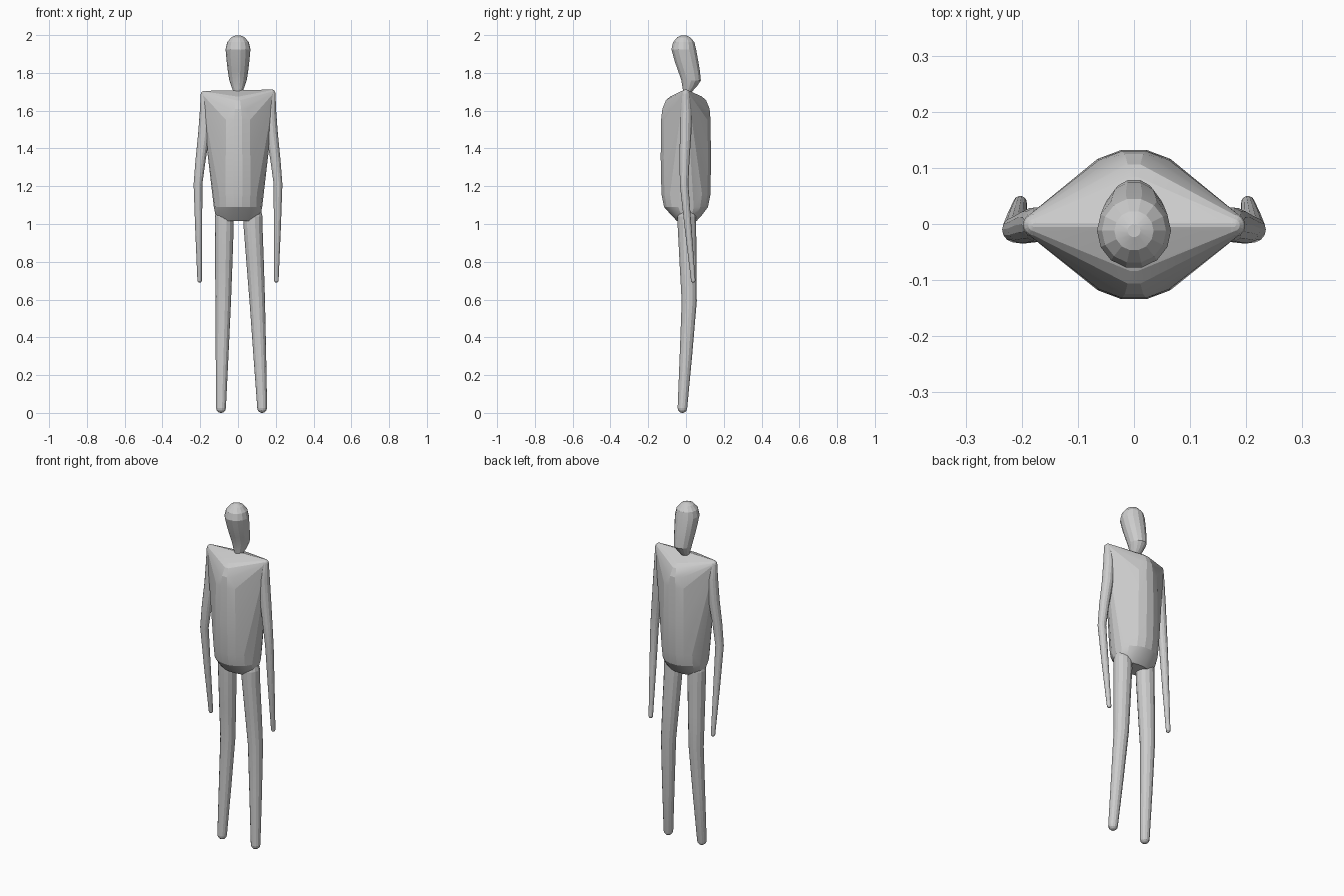
import bpy, bmesh, math

if "Cube" in bpy.data.objects:
    bpy.data.objects.remove(bpy.data.objects["Cube"])

SIDES = 14


def ring_points(ring, n=SIDES):
    x, y, z, rx, ry = ring
    return [(x + rx * math.cos(2 * math.pi * i / n),
             y + ry * math.sin(2 * math.pi * i / n), z) for i in range(n)]


def dome(x, y, z, rx, ry, h):
    """Rings of a rounded end; h is the signed height of the dome."""
    return [(x, y, z + h * math.sin(a), rx * math.cos(a), ry * math.cos(a))
            for a in (math.radians(d) for d in (0, 30, 58, 80))]


def finish(name, bm):
    bmesh.ops.recalc_face_normals(bm, faces=bm.faces)
    mesh = bpy.data.meshes.new(name)
    bm.to_mesh(mesh)
    bm.free()
    obj = bpy.data.objects.new(name, mesh)
    bpy.context.collection.objects.link(obj)
    bpy.ops.object.select_all(action='DESELECT')
    obj.select_set(True)
    bpy.context.view_layer.objects.active = obj
    bpy.ops.object.shade_smooth_by_angle(angle=math.radians(12))
    return obj


def loft(name, rings):
    bm = bmesh.new()
    loops = [[bm.verts.new(p) for p in ring_points(r)] for r in rings]
    for a, b in zip(loops, loops[1:]):
        for i in range(SIDES):
            j = (i + 1) % SIDES
            bm.faces.new((a[i], a[j], b[j], b[i]))
    bm.faces.new(loops[0][::-1])
    bm.faces.new(loops[-1])
    return finish(name, bm)


def limb(name, joints):
    """Tapered tube through (x, y, z, radius) joints with rounded ends."""
    rings = [(x, y, z, r, r) for x, y, z, r in joints]
    top, end = rings[0], rings[-1]
    return loft(name, dome(*top, top[3])[:0:-1] + rings
                + dome(*end, -end[3])[1:])


# Head, leaning forward from the neck
loft("head", [
    (0, 0.006, 1.695, 0.022, 0.02),
    (0, 0.018, 1.725, 0.034, 0.038),
    (0, 0.027, 1.76, 0.046, 0.053),
    (0, 0.016, 1.81, 0.054, 0.059),
    (0, 0.003, 1.86, 0.06, 0.064),
] + dome(0, -0.012, 1.925, 0.066, 0.067, 0.075))

# Torso: barrel body drawn out to both shoulder tips
bm = bmesh.new()
body = [
    (0, 0.0, 1.675, 0.04, 0.085),
    (0, 0.0, 1.655, 0.065, 0.108),
    (0, 0.0, 1.61, 0.095, 0.127),
    (0, -0.001, 1.55, 0.125, 0.133),
    (0, -0.001, 1.35, 0.13, 0.135),
    (0, 0.0, 1.16, 0.13, 0.132),
    (0, 0.0, 1.09, 0.128, 0.118),
    (0, 0.003, 1.05, 0.12, 0.085),
    (0, 0.004, 1.015, 0.10, 0.052),
]
for side, z in ((-1, 1.685), (1, 1.692)):
    for s in (-1, 1):
        body += dome(side * 0.178, -0.002, z, 0.02, 0.02, s * 0.02)
for r in body:
    for p in ring_points(r, 18):
        bm.verts.new(p)
bmesh.ops.remove_doubles(bm, verts=bm.verts, dist=0.0005)
hull = bmesh.ops.convex_hull(bm, input=bm.verts)
inside = {v for v in hull["geom_interior"] if isinstance(v, bmesh.types.BMVert)}
bmesh.ops.delete(bm, geom=list(inside), context='VERTS')
finish("torso", bm)

# Arms, elbows slightly out and hands forward of the back
for label, s, dz in (("left", -1, 0.0), ("right", 1, 0.007)):
    limb(label + "_arm", [
        (s * 0.176, -0.002, 1.683 + dz, 0.022),
        (s * 0.171, -0.001, 1.60, 0.031),
        (s * 0.180, -0.002, 1.48, 0.031),
        (s * 0.198, -0.008, 1.34, 0.027),
        (s * 0.212, -0.010, 1.21, 0.023),
        (s * 0.208, 0.012, 0.97, 0.0185),
        (s * 0.203, 0.038, 0.702, 0.012),
    ])

# Legs, slightly uneven stance
for label, hip, knee, foot in (("left", -0.073, -0.078, -0.09),
                               ("right", 0.080, 0.102, 0.128)):
    limb(label + "_leg", [
        (hip, 0.004, 1.04, 0.05),
        (hip, 0.005, 0.98, 0.05),
        ((hip + knee) / 2, 0.011, 0.79, 0.046),
        (knee, 0.017, 0.59, 0.041),
        ((knee + foot) / 2, 0.0, 0.31, 0.034),
        (foot, -0.019, 0.026, 0.026),
    ])
